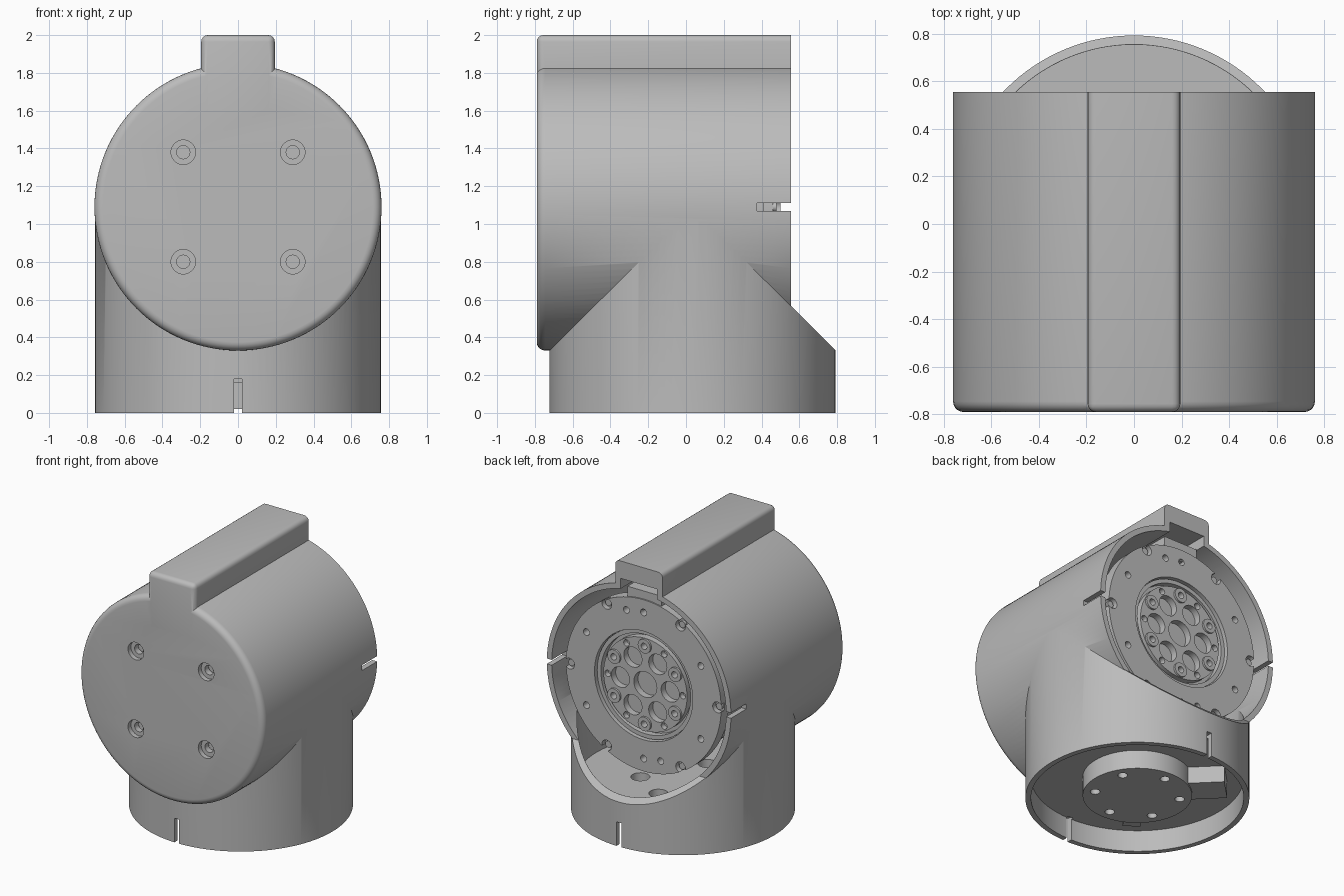
import bpy, bmesh, math
from mathutils import Matrix, Vector

old = bpy.data.objects.get("Cube")
if old:
    bpy.data.objects.remove(old)

grey = bpy.data.materials.new("housing grey")
grey.use_nodes = True
COLOUR = (0.5, 0.5, 0.5, 1)
grey.diffuse_color = COLOUR
grey.node_tree.nodes["Principled BSDF"].inputs["Base Color"].default_value = COLOUR

HEAD_Z = 1.09      # height of the horizontal axis
STEM_Y = 0.035     # position of the vertical axis
BACK_Y = 0.555
R_OUT, R_IN = 0.76, 0.72


def make(name, bm):
    bmesh.ops.recalc_face_normals(bm, faces=bm.faces)
    mesh = bpy.data.meshes.new(name)
    bm.to_mesh(mesh)
    bm.free()
    mesh.materials.append(grey)
    ob = bpy.data.objects.new(name, mesh)
    bpy.context.collection.objects.link(ob)
    return ob


def add_cyl(bm, r, lo, hi, a=0, b=0, axis="Z", seg=24):
    """Cylinder from lo to hi; a, b place its axis (x, y for Z and x, z for Y)."""
    mid = (lo + hi) / 2
    if axis == "Z":
        mat = Matrix.Translation((a, b, mid))
    else:
        mat = Matrix.Translation((a, mid, b)) @ Matrix.Rotation(-math.pi / 2, 4, "X")
    bmesh.ops.create_cone(bm, cap_ends=True, segments=seg, radius1=r, radius2=r,
                          depth=hi - lo, matrix=mat)


def add_box(bm, lo, hi, turn=Matrix()):
    lo, hi = Vector(lo), Vector(hi)
    mat = turn @ Matrix.Translation((lo + hi) / 2) @ Matrix.Diagonal((*(hi - lo), 1))
    bmesh.ops.create_cube(bm, size=1, matrix=mat)


def cyl(name, *args, **kw):
    bm = bmesh.new()
    add_cyl(bm, *args, **kw)
    return make(name, bm)


def box(name, *args):
    bm = bmesh.new()
    add_box(bm, *args)
    return make(name, bm)


def combine(target, other, operation):
    mod = target.modifiers.new("bool", "BOOLEAN")
    mod.operation, mod.solver, mod.object = operation, "EXACT", other
    mod.use_self = True
    bpy.context.view_layer.objects.active = target
    bpy.ops.object.modifier_apply(modifier=mod.name)
    bpy.data.objects.remove(other)


def ring(radius, count, start, cx=0, cy=0):
    for i in range(count):
        t = math.radians(start + i * 360 / count)
        yield cx + radius * math.cos(t), cy + radius * math.sin(t)


# Horizontal drum with a rounded front rim
bm = bmesh.new()
add_cyl(bm, R_OUT, -0.79, BACK_Y, 0, HEAD_Z, "Y", 128)
rim = [e for e in bm.edges if all(v.co.y < -0.78 for v in e.verts)]
bmesh.ops.bevel(bm, geom=rim, offset=0.045, segments=5, profile=0.5, affect="EDGES")
housing = make("elbow_housing", bm)

# Vertical stem, mitred at the back
bm = bmesh.new()
add_cyl(bm, 0.757, 0, HEAD_Z, 0, STEM_Y, "Z", 128)
bmesh.ops.bisect_plane(bm, geom=bm.verts[:] + bm.edges[:] + bm.faces[:], clear_outer=True,
                       plane_co=(0, STEM_Y, HEAD_Z - 0.001), plane_no=(0, 1, 1))
bmesh.ops.holes_fill(bm, edges=bm.edges)
combine(housing, make("stem", bm), "UNION")

# Top ridge, rounded everywhere but the back
bm = bmesh.new()
add_box(bm, (-0.195, -0.79, 1.6), (0.195, BACK_Y, 2))
soft = [e for e in bm.edges if any(v.co.y < 0 for v in e.verts)
        and any(v.co.z > 1.9 for v in e.verts)]
bmesh.ops.bevel(bm, geom=soft, offset=0.035, segments=4, profile=0.5, affect="EDGES")
combine(housing, make("ridge", bm), "UNION")

# Hollow interior: drum bore, stem bore, base recess, cable channel
for cutter in (
    cyl("drum_bore", R_IN, -0.71, 1.0, 0, HEAD_Z, axis="Y", seg=128),
    cyl("stem_bore", 0.718, 0.22, HEAD_Z, 0, STEM_Y, seg=128),
    cyl("base_recess", 0.719, -0.1, 0.16, 0, STEM_Y, seg=128),
    box("channel", (-0.15, 0.2, 1.6), (0.15, 0.7, 1.87)),
):
    combine(housing, cutter, "DIFFERENCE")

# Mounting hub under the floor, with side block and key
combine(housing, cyl("hub", 0.37, 0.02, 0.19, 0, STEM_Y, seg=64), "UNION")
for angle, lo, hi in ((135, (0.3, -0.11, 0.035), (0.6, 0.11, 0.18)),
                      (235, (0.3, -0.06, 0.045), (0.46, 0.06, 0.185))):
    turn = Matrix.Translation((0, STEM_Y, 0)) @ Matrix.Rotation(math.radians(angle), 4, "Z")
    combine(housing, box("hub_block", lo, hi, turn), "UNION")

# Screw holes, wide then narrow
wide, narrow = bmesh.new(), bmesh.new()
for x, y in ring(0.29, 6, 30, 0, STEM_Y):
    add_cyl(wide, 0.065, 0.1, 0.3, x, y)
    add_cyl(narrow, 0.033, -0.1, 0.15, x, y)
for x, z in ring(0.41, 4, 45, 0, HEAD_Z):
    add_cyl(wide, 0.065, -0.9, -0.755, x, z, "Y")
    add_cyl(narrow, 0.035, -0.8, -0.6, x, z, "Y")
combine(housing, make("wide_holes", wide), "DIFFERENCE")
combine(housing, make("narrow_holes", narrow), "DIFFERENCE")

# Alignment slots on the drum sides and on the stem foot
bm = bmesh.new()
for s in (-1, 1):
    add_box(bm, (s * 0.75 - 0.05, 0.375, 1.07), (s * 0.75 + 0.05, 0.6, 1.11))
    y = STEM_Y + s * 0.75
    add_box(bm, (-0.02, y - 0.05, -0.1), (0.02, y + 0.05, 0.18))
combine(housing, make("slots", bm), "DIFFERENCE")

# Drive body and its flange
cyl("drive_body", 0.58, -0.68, 0.42, 0, HEAD_Z, axis="Y", seg=96)
flange = cyl("drive_flange", 0.64, 0.41, 0.5, 0, HEAD_Z, axis="Y", seg=96)
cuts = bmesh.new()
add_cyl(cuts, 0.405, 0.43, 0.6, 0, HEAD_Z, "Y", 72)
for x, z in ring(0.61, 6, 0, 0, HEAD_Z):
    add_cyl(cuts, 0.04, 0.46, 0.6, x, z, "Y")
for x, z in [*ring(0.545, 6, 30, 0, HEAD_Z), *ring(0.545, 2, 75, 0, HEAD_Z)]:
    add_cyl(cuts, 0.025, 0.44, 0.6, x, z, "Y", 16)
combine(flange, make("flange_holes", cuts), "DIFFERENCE")

# Flange screws and cable plug
bm = bmesh.new()
for x, z in ring(0.61, 6, 0, 0, HEAD_Z):
    add_cyl(bm, 0.025, 0.42, 0.48, x, z, "Y", 16)
make("flange_screws", bm)
box("cable_plug", (-0.14, 0.3, 1.65), (0.14, 0.49, 1.79))

# Bearing lip round the output
lip = cyl("bearing_lip", 0.4, 0.42, 0.475, 0, HEAD_Z, axis="Y", seg=72)
combine(lip, cyl("lip_bore", 0.37, 0.4, 0.6, 0, HEAD_Z, axis="Y", seg=72), "DIFFERENCE")

# Output wheel with petal windows, bosses and bore
wheel = cyl("output_wheel", 0.345, 0.425, 0.48, 0, HEAD_Z, axis="Y", seg=72)
bm = bmesh.new()
for x, z in ring(0.29, 6, 30, 0, HEAD_Z):
    add_cyl(bm, 0.052, 0.426, 0.495, x, z, "Y")
combine(wheel, make("bosses", bm), "UNION")
bm = bmesh.new()
add_cyl(bm, 0.095, 0.35, 0.6, 0, HEAD_Z, "Y", 36)
for x, z in ring(0.205, 6, 0, 0, HEAD_Z):
    add_cyl(bm, 0.075, 0.35, 0.6, x, z, "Y")
for x, z in [*ring(0.29, 6, 30, 0, HEAD_Z), *ring(0.31, 6, 0, 0, HEAD_Z)]:
    add_cyl(bm, 0.024, 0.44, 0.6, x, z, "Y", 16)
combine(wheel, make("windows", bm), "DIFFERENCE")

# Smooth shading with sharp edges kept
for ob in bpy.context.scene.objects:
    ob.select_set(ob.type == "MESH")
bpy.context.view_layer.objects.active = housing
bpy.ops.object.shade_smooth_by_angle(angle=math.radians(30))
